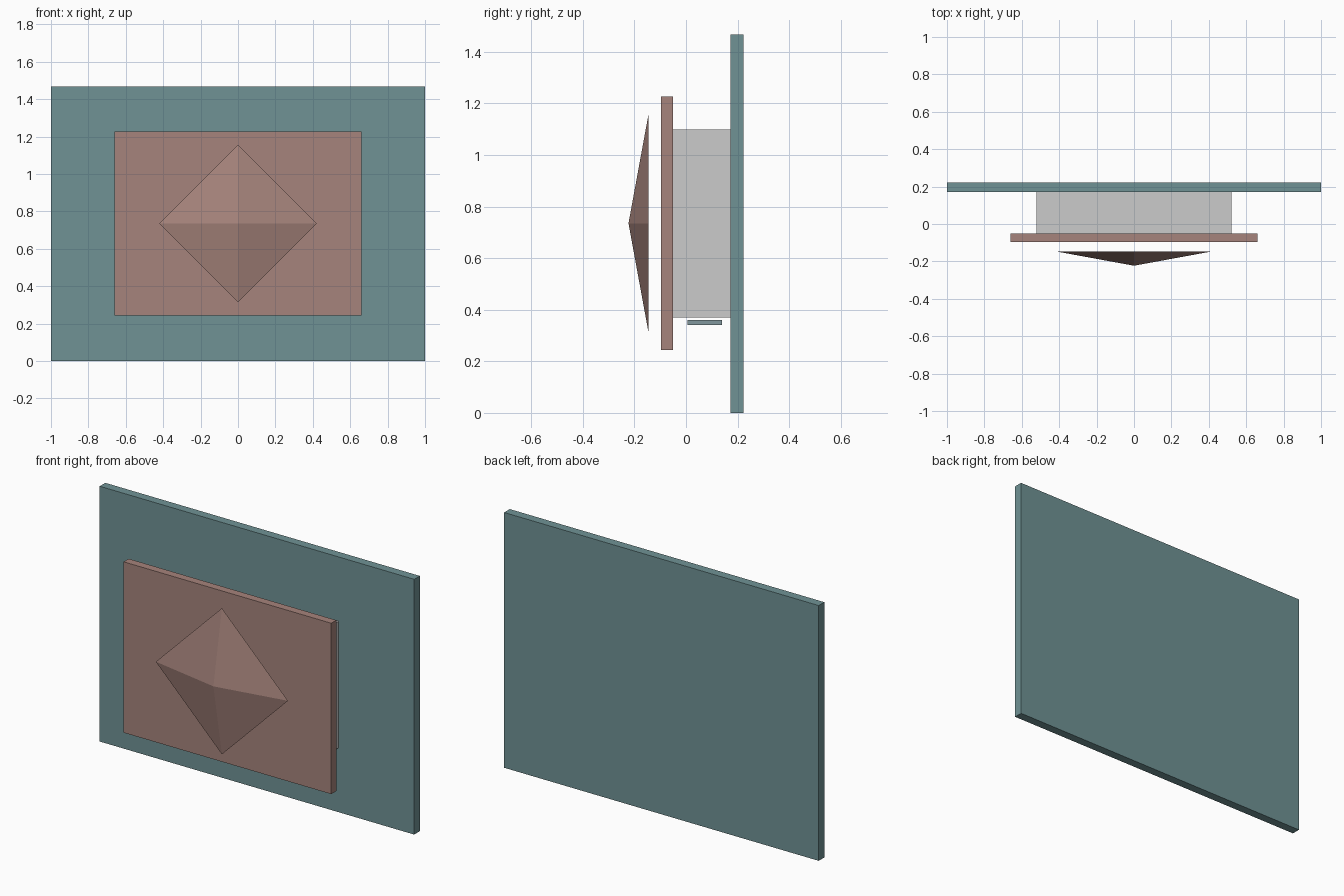
import bpy, bmesh
from math import pi
from mathutils import Matrix

if "Cube" in bpy.data.objects:
    bpy.data.objects.remove(bpy.data.objects["Cube"])


def material(name, rgb):
    m = bpy.data.materials.new(name)
    m.diffuse_color = (*rgb, 1)
    m.use_nodes = True
    m.node_tree.nodes["Principled BSDF"].inputs["Base Color"].default_value = m.diffuse_color
    return m


def make(name, bm, mat=None):
    bmesh.ops.recalc_face_normals(bm, faces=bm.faces)
    mesh = bpy.data.meshes.new(name)
    bm.to_mesh(mesh)
    bm.free()
    if mat:
        mesh.materials.append(mat)
    obj = bpy.data.objects.new(name, mesh)
    bpy.context.collection.objects.link(obj)
    return obj


def box(name, x, y, z, mat=None):
    """Box from (min, max) ranges on each axis."""
    bm = bmesh.new()
    bmesh.ops.create_cube(bm, size=1)
    for v in bm.verts:
        v.co = [r[0] + (c + 0.5) * (r[1] - r[0]) for c, r in zip(v.co, (x, y, z))]
    return make(name, bm, mat)


teal = material("teal", (0.16, 0.29, 0.30))
clay = material("clay", (0.38, 0.23, 0.20))
blue_grey = material("blue_grey", (0.22, 0.31, 0.34))

# Large back panel
box("back_panel", (-1, 1), (0.172, 0.223), (0, 1.467), teal)

# Grey body between the two panels
box("body", (-0.52, 0.52), (-0.05, 0.172), (0.37, 1.098))

# Front plate
box("front_plate", (-0.66, 0.66), (-0.096, -0.05), (0.244, 1.226), clay)

# Thin strip under the body
box("under_strip", (-0.4, 0.4), (0.006, 0.14), (0.341, 0.361), blue_grey)

# Diamond-shaped four-sided pyramid floating in front, apex to -y
bm = bmesh.new()
bmesh.ops.create_cone(bm, cap_ends=True, segments=4, radius1=0.42, radius2=0, depth=0.077)
bmesh.ops.remove_doubles(bm, verts=bm.verts, dist=1e-4)
bmesh.ops.transform(
    bm, verts=bm.verts,
    matrix=Matrix.Translation((0, -0.1845, 0.735)) @ Matrix.Rotation(pi / 2, 4, 'X'))
make("pyramid_front", bm, clay)
